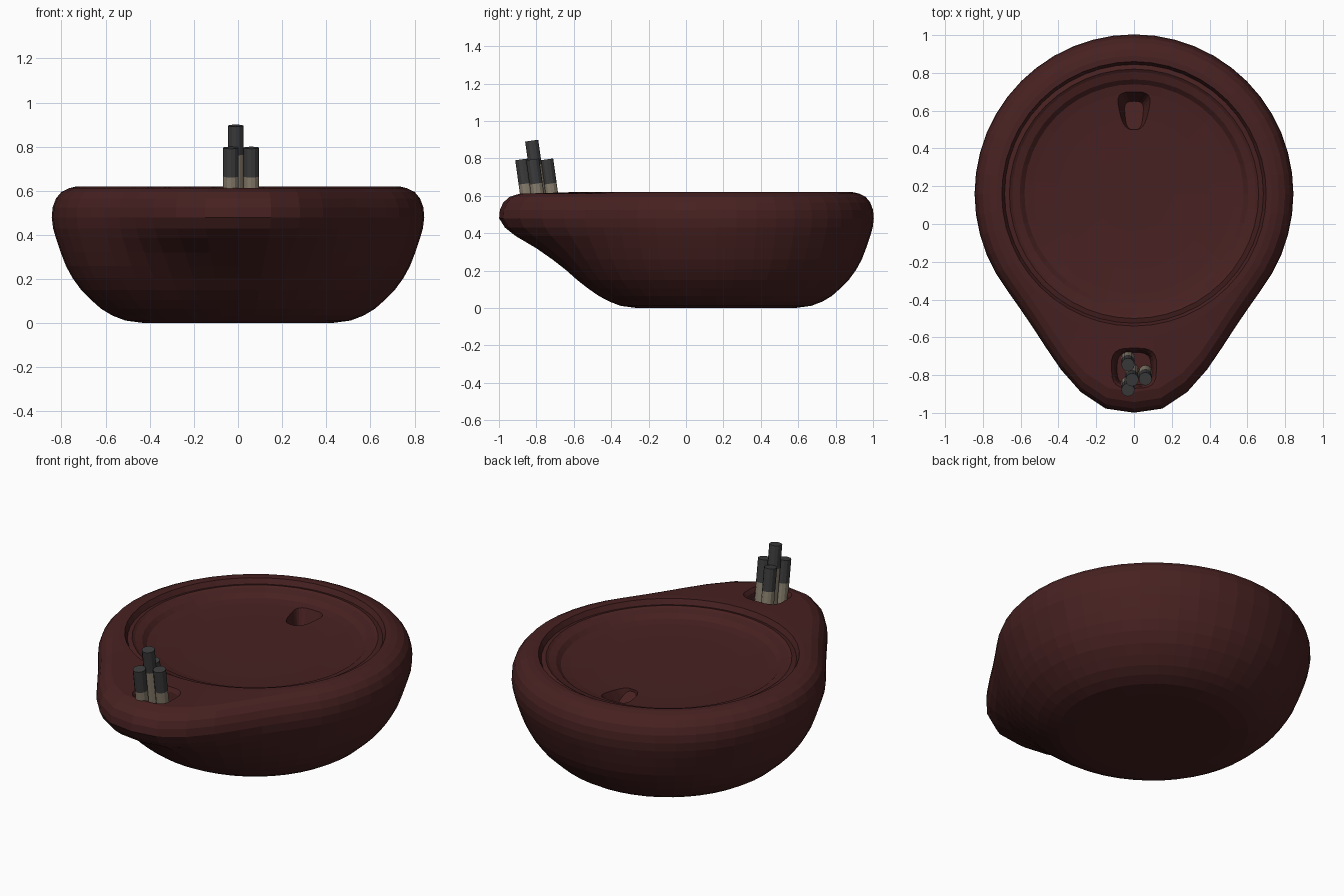
import bpy, bmesh, math
from mathutils import Vector

if "Cube" in bpy.data.objects:
    bpy.data.objects.remove(bpy.data.objects["Cube"])


def material(name, rgb):
    m = bpy.data.materials.new(name)
    m.diffuse_color = (*rgb, 1)
    m.use_nodes = True
    m.node_tree.nodes["Principled BSDF"].inputs["Base Color"].default_value = m.diffuse_color
    return m


CLAY = material("red brown clay", (0.064, 0.015, 0.015))
CHAR = material("charred black", (0.045, 0.045, 0.045))
WICK = material("pale wick", (0.25, 0.21, 0.155))


def loft(name, rings, mats):
    """Closed solid through equal-length rings of points."""
    bm = bmesh.new()
    vs = [[bm.verts.new(p) for p in ring] for ring in rings]
    n = len(vs[0])
    for a, b in zip(vs, vs[1:]):
        for i in range(n):
            j = (i + 1) % n
            bm.faces.new((a[i], a[j], b[j], b[i]))
    bm.faces.new(vs[0][::-1])
    bm.faces.new(vs[-1])
    bmesh.ops.recalc_face_normals(bm, faces=bm.faces)
    me = bpy.data.meshes.new(name)
    bm.to_mesh(me)
    bm.free()
    for m in mats:
        me.materials.append(m)
    ob = bpy.data.objects.new(name, me)
    bpy.context.collection.objects.link(ob)
    return ob


# Spout: extra radius by angle away from the front
SPOUT = [(0, .315), (7.5, .303), (15, .243), (23.7, .152), (34, .055), (45, .012), (52, 0), (181, 0)]


def spout(deg):
    for (a, ea), (b, eb) in zip(SPOUT, SPOUT[1:]):
        if deg <= b:
            return ea + (eb - ea) * (deg - a) / (b - a)
    return 0


def bowl_ring(r, z, f=0, cy=.16, n=48):
    pts = []
    for i in range(n):
        a = 2 * math.pi * i / n
        d = math.degrees(min(a, 2 * math.pi - a))
        rr = r + f * spout(d)
        pts.append((rr * math.sin(a), cy - rr * math.cos(a), z))
    return pts


# Bowl body: outside from the base up, over the rim, then the stepped dish
PROFILE = [(.42, 0), (.51, .012), (.57, .035), (.62, .065, .02), (.665, .105, .06),
           (.71, .15, .1), (.75, .205, .17), (.78, .26, .3), (.803, .32, .5), (.825, .385, .78),
           (.838, .43, .92), (.844, .48, 1), (.84, .525, 1), (.825, .565, .99), (.80, .595, .96),
           (.765, .612, .9), (.73, .62, .1), (.70, .62), (.685, .59), (.66, .597), (.645, .588),
           (.605, .578), (.58, .556), (.53, .548), (.4, .54), (.2, .536)]
body = loft("bowl_body", [bowl_ring(*p) for p in PROFILE], [CLAY])


def rounded(cx, cy, wx_back, wx_front, hy, z, n=24):
    """Rounded-square ring whose width changes from back to front."""
    pts = []
    for i in range(n):
        a = 2 * math.pi * i / n
        c, s = math.cos(a), math.sin(a)
        x = math.copysign(abs(c) ** .6, c)
        y = math.copysign(abs(s) ** .6, s)
        w = wx_front + (wx_back - wx_front) * (y + 1) / 2
        pts.append((cx + w * x, cy + hy * y, z))
    return pts


# Cutters: wick hole in the spout, tapering filling hole in the dish
wick_hole = loft("wick_hole_cutter", [rounded(0, -.765, .09, .09, .085, .53),
                                      rounded(0, -.765, .105, .105, .095, .595),
                                      rounded(0, -.765, .13, .13, .115, .63)], [CLAY])
low = [(x, y, z - .12 * max(0, min(1, (y - .5) / .15)))
       for x, y, z in rounded(0, .575, .055, .04, .075, .525)]
fill_hole = loft("filling_hole_cutter", [low, rounded(0, .60, .10, .06, .10, .55),
                                         rounded(0, .60, .105, .065, .105, .60)], [CLAY])
for cutter in (wick_hole, fill_hole):
    cutter.hide_render = True
    cutter.hide_viewport = True
    mod = body.modifiers.new(cutter.name, "BOOLEAN")
    mod.operation = "DIFFERENCE"
    mod.solver = "EXACT"
    mod.object = cutter


# Wicks: leaning round sticks with charred tips
def wick(name, x, y, top, r=.035, lean=.14, n=12):
    rings = []
    for z in (.52, top - .13, top):
        cy = y + lean * (top - z)
        rings.append([(x + r * math.cos(2 * math.pi * i / n),
                       cy + r * math.sin(2 * math.pi * i / n),
                       z + lean * r * math.sin(2 * math.pi * i / n)) for i in range(n)])
    ob = loft(name, rings, [WICK, CHAR])
    for p in ob.data.polygons:
        p.material_index = 1 if p.center.z > top - .12 else 0


for name, x, y, top in [("wick_tall", -.01, -.825, .895), ("wick_front", -.032, -.878, .795),
                        ("wick_right", .06, -.82, .795), ("wick_back", -.032, -.745, .795)]:
    wick(name, x, y, top)
